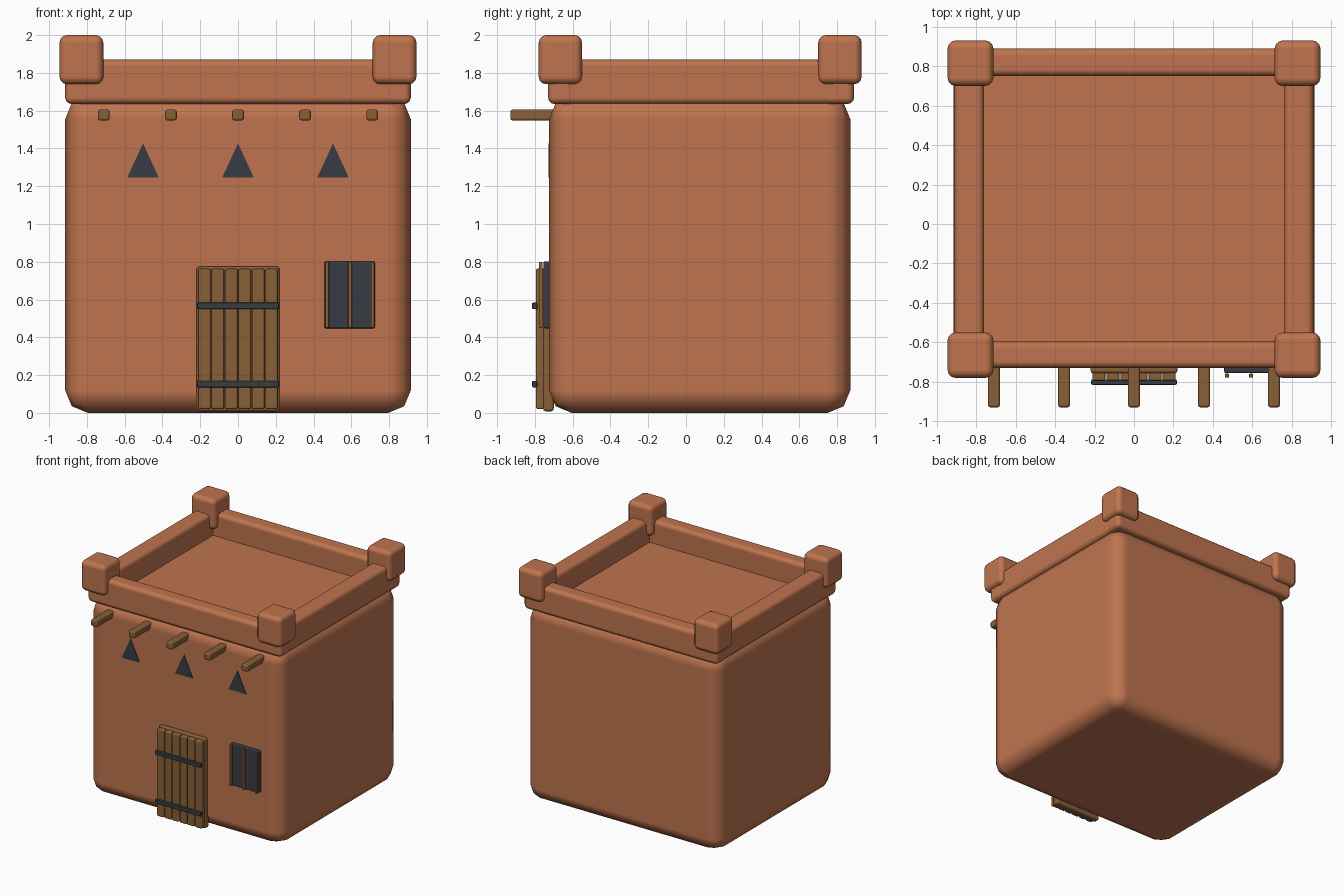
import bpy, math

if "Cube" in bpy.data.objects:
    bpy.data.objects.remove(bpy.data.objects["Cube"])


def material(name, color):
    m = bpy.data.materials.new(name)
    m.diffuse_color = (*color, 1)
    m.use_nodes = True
    m.node_tree.nodes["Principled BSDF"].inputs["Base Color"].default_value = m.diffuse_color
    return m


CLAY = material("terracotta clay", (0.52, 0.175, 0.078))
WOOD = material("brown wood", (0.25, 0.115, 0.04))
IRON = material("dark slate", (0.038, 0.046, 0.056))


def box(name, x, y, z, mat, bevel=0.0, segments=2):
    """Rounded box given by its (min, max) range on each axis."""
    bpy.ops.mesh.primitive_cube_add(size=1, location=[sum(r) / 2 for r in (x, y, z)])
    ob = bpy.context.object
    ob.name = name
    ob.scale = [r[1] - r[0] for r in (x, y, z)]
    bpy.ops.object.transform_apply(location=False, rotation=False, scale=True)
    ob.data.materials.append(mat)
    if bevel:
        bpy.ops.object.shade_smooth()
        mod = ob.modifiers.new("rounding", 'BEVEL')
        mod.width = bevel
        mod.segments = segments
        mod.harden_normals = True
    return ob


# House body; its top is the sunken roof floor
box("house_body", (-0.915, 0.915), (-0.725, 0.87), (0, 1.675), CLAY, 0.12)

# Parapet walls
for name, y0, y1 in (("front_parapet", -0.73, -0.595), ("back_parapet", 0.75, 0.89)):
    box(name, (-0.915, 0.915), (y0, y1), (1.635, 1.87), CLAY, 0.035, 3)
for name, s in (("left_parapet", -1), ("right_parapet", 1)):
    box(name, sorted((s * 0.76, s * 0.91)), (-0.66, 0.82), (1.635, 1.87), CLAY, 0.035, 3)

# Corner blocks
for side, s in (("left", -1), ("right", 1)):
    for end, y0, y1 in (("front", -0.78, -0.55), ("back", 0.70, 0.93)):
        box(f"{end}_{side}_corner_block", sorted((s * 0.713, s * 0.945)), (y0, y1),
            (1.74, 2.0), CLAY, 0.04, 3)

# Roof beams poking out of the front wall
for i in range(5):
    x = (i - 2) * 0.355
    box(f"roof_beam_{i + 1}", (x - 0.031, x + 0.031), (-0.93, -0.65), (1.547, 1.607), WOOD, 0.014)

# Triangular vents, thin plates on the front wall
for i in range(3):
    x = (i - 1) * 0.503
    tri = [(x - 0.084, 1.245), (x + 0.084, 1.245), (x, 1.427)]
    verts = [(a, y, b) for y in (-0.729, -0.722) for a, b in tri]
    mesh = bpy.data.meshes.new("triangle_vent")
    mesh.from_pydata(verts, [], [(0, 1, 2), (5, 4, 3), (0, 3, 4, 1), (1, 4, 5, 2), (2, 5, 3, 0)])
    mesh.materials.append(IRON)
    ob = bpy.data.objects.new(f"triangle_vent_{i + 1}", mesh)
    bpy.context.collection.objects.link(ob)

# Plank door with iron bands
box("door_back", (-0.221, 0.221), (-0.757, -0.70), (0.008, 0.775), WOOD, 0.015)
for i in range(6):
    x = (i - 2.5) * 0.0713
    box(f"door_plank_{i + 1}", (x - 0.033, x + 0.033), (-0.795, -0.745), (0.02, 0.764), WOOD, 0.01)
for name, z in (("lower_door_band", 0.152), ("upper_door_band", 0.567)):
    box(name, (-0.217, 0.217), (-0.815, -0.787), (z - 0.017, z + 0.017), IRON, 0.006)

# Window with upright wooden bars
box("window_pane", (0.457, 0.725), (-0.755, -0.70), (0.448, 0.802), IRON, 0.008)
for i, x in enumerate((0.471, 0.593, 0.713)):
    box(f"window_bar_{i + 1}", (x - 0.010, x + 0.010), (-0.779, -0.759), (0.45, 0.80), WOOD, 0.004)
